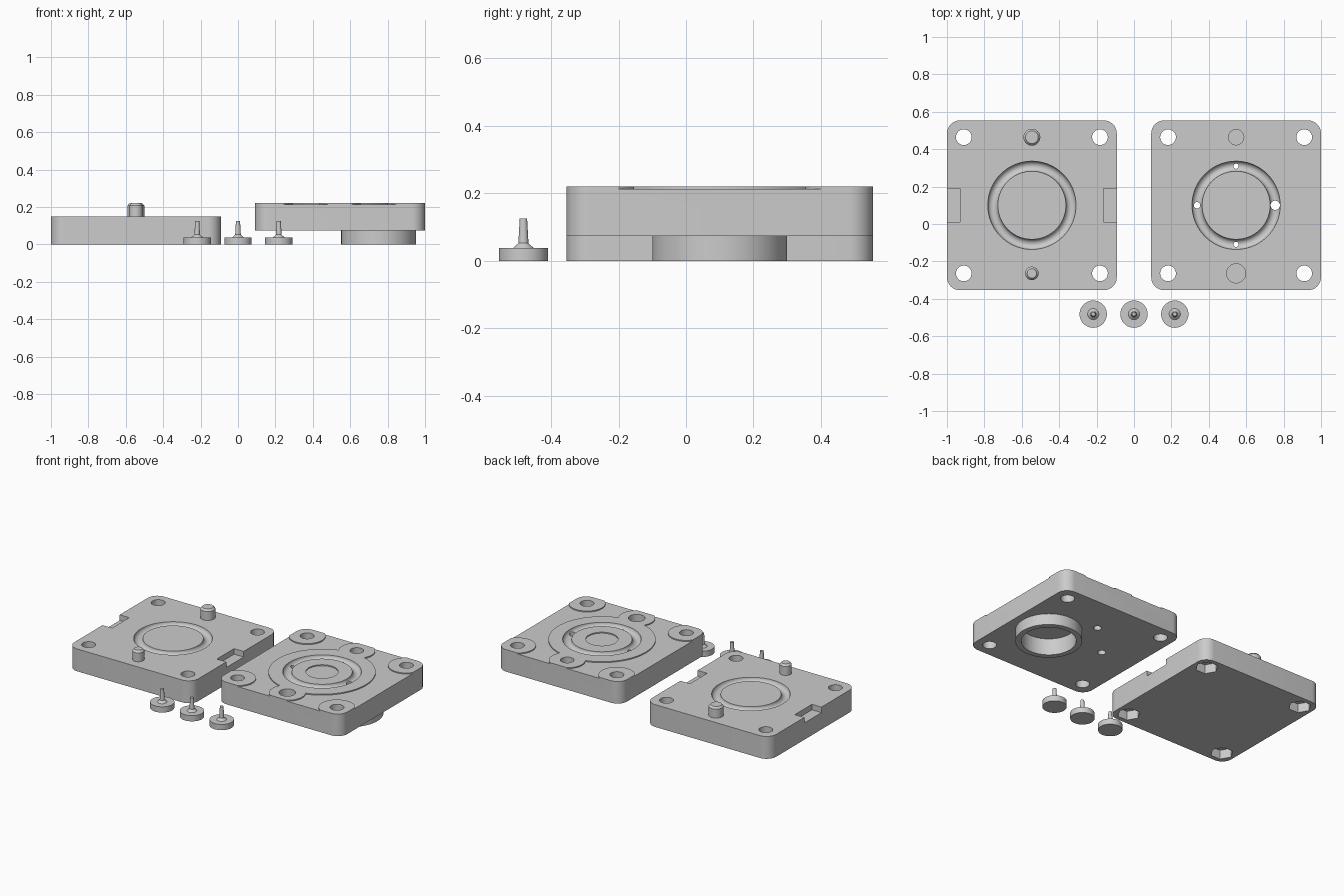
import bpy, bmesh, math
from mathutils import Matrix, Vector

if "Cube" in bpy.data.objects:
    bpy.data.objects.remove(bpy.data.objects["Cube"])

steel = bpy.data.materials.new("grey")
steel.diffuse_color = (0.6, 0.6, 0.6, 1)
steel.use_nodes = True
steel.node_tree.nodes["Principled BSDF"].inputs["Base Color"].default_value = steel.diffuse_color


def make(name, bm):
    bmesh.ops.recalc_face_normals(bm, faces=bm.faces[:])
    me = bpy.data.meshes.new(name)
    bm.to_mesh(me)
    bm.free()
    me.materials.append(steel)
    ob = bpy.data.objects.new(name, me)
    bpy.context.collection.objects.link(ob)
    return ob


def lathe(name, x, y, profile, n=48):
    """Solid turned about a vertical axis from (radius, z) points, bottom to top."""
    bm = bmesh.new()
    rings = [[bm.verts.new((x + r * math.cos(2 * math.pi * i / n),
                            y + r * math.sin(2 * math.pi * i / n), z)) for i in range(n)]
             for r, z in profile]
    for a, b in zip(rings, rings[1:]):
        for i in range(n):
            j = (i + 1) % n
            bm.faces.new((a[i], a[j], b[j], b[i]))
    bm.faces.new(rings[0][::-1])
    bm.faces.new(rings[-1])
    return make(name, bm)


def cyl(x, y, r, z0, z1, n=48):
    return lathe("cutter", x, y, [(r, z0), (r, z1)], n)


def box(name, x0, x1, y0, y1, z0, z1, corner=0):
    bm = bmesh.new()
    size = Vector((x1 - x0, y1 - y0, z1 - z0))
    mid = Vector((x0 + x1, y0 + y1, z0 + z1)) / 2
    bmesh.ops.create_cube(bm, size=1, matrix=Matrix.Translation(mid) @ Matrix.Diagonal(size.to_4d()))
    if corner:
        upright = [e for e in bm.edges if abs(e.verts[0].co.z - e.verts[1].co.z) > 0.01]
        bmesh.ops.bevel(bm, geom=upright, offset=corner, segments=10, profile=0.5, affect='EDGES')
    return make(name, bm)


def torus(x, y, z, major, minor, n=72, m=24):
    bm = bmesh.new()
    v = [[bm.verts.new((x + (major + minor * math.cos(2 * math.pi * j / m)) * math.cos(2 * math.pi * i / n),
                        y + (major + minor * math.cos(2 * math.pi * j / m)) * math.sin(2 * math.pi * i / n),
                        z + minor * math.sin(2 * math.pi * j / m))) for j in range(m)] for i in range(n)]
    for i in range(n):
        for j in range(m):
            k, l = (i + 1) % n, (j + 1) % m
            bm.faces.new((v[i][j], v[k][j], v[k][l], v[i][l]))
    return make("cutter", bm)


def combine(target, tool, op='DIFFERENCE'):
    mod = target.modifiers.new("bool", 'BOOLEAN')
    mod.operation, mod.solver, mod.object = op, 'EXACT', tool
    bpy.context.view_layer.objects.active = target
    bpy.ops.object.modifier_apply(modifier=mod.name)
    bpy.data.objects.remove(tool)


def smooth(ob):
    bpy.ops.object.select_all(action='DESELECT')
    ob.select_set(True)
    bpy.context.view_layer.objects.active = ob
    bpy.ops.object.shade_smooth_by_angle(angle=math.radians(30))


CX, CY, HALF, BOLT = 0.546, 0.1, 0.454, 0.364
RING, GROOVE = 0.209, 0.027
TOP_A, BASE_B, TOP_B = 0.148, 0.074, 0.22
corners = [(sx * BOLT, CY + sy * BOLT) for sx in (-1, 1) for sy in (-1, 1)]

# Lower mould plate
lower = box("lower_plate", -CX - HALF, -CX + HALF, CY - HALF, CY + HALF, 0, TOP_A, 0.07)
combine(lower, torus(-CX, CY, TOP_A, RING, GROOVE))
for dx, y in corners:
    combine(lower, cyl(-CX + dx, y, 0.042, -0.1, 0.3, 32))
    combine(lower, cyl(-CX + dx, y, 0.07, -0.1, 0.06, 6))     # hexagonal nut pocket
for s in (-1, 1):                                             # pry notches
    edge = -CX + s * HALF
    xs = sorted((edge - s * 0.07, edge + s * 0.1))
    combine(lower, box("cutter", xs[0], xs[1], 0.01, 0.19, TOP_A - 0.037, 0.3))

# Alignment pins
for side, y, r in (("back", CY + BOLT, 0.045), ("front", CY - BOLT, 0.036)):
    smooth(lathe(side + "_alignment_pin", -CX, y,
                 [(r, TOP_A - 0.002), (r, 0.207), (r - 0.011, 0.22)], 40))

# Upper mould plate
upper = box("upper_plate", CX - HALF, CX + HALF, CY - HALF, CY + HALF, BASE_B, TOP_B, 0.07)

# Shallow relief that leaves raised lands round the holes and the ring groove
relief = box("relief", 0, 1.1, CY - 0.6, CY + 0.6, TOP_B - 0.007, 0.3)
for x, y in [(CX + dx, y) for dx, y in corners] + [(CX, CY - BOLT), (CX, CY + BOLT)]:
    combine(relief, cyl(x, y, 0.11, 0.1, 0.4))
combine(relief, cyl(CX, CY, 0.322, 0.1, 0.4, 72))
combine(upper, relief)
combine(upper, cyl(CX, CY, 0.097, TOP_B - 0.007, 0.3))
combine(upper, torus(CX, CY, TOP_B, RING, GROOVE))

# Locating collar with its socket and the sprue hole
collar_x = CX + RING - 0.003
combine(upper, cyl(collar_x, CY, 0.2, 0, BASE_B + 0.02, 64), 'UNION')
combine(upper, cyl(collar_x, CY, 0.165, -0.1, 0.11, 64))
combine(upper, cyl(CX + RING, CY, 0.025, 0.05, 0.3, 24))

# Tapered vent holes
for x, y, r in ((CX - RING, CY, 0.017), (CX, CY + RING, 0.014), (CX, CY - RING, 0.014)):
    combine(upper, lathe("cutter", x, y, [(0.026, 0.06), (r, 0.17), (r, 0.3)], 24))

# Bolt holes and blind pin sockets
for dx, y in corners:
    combine(upper, cyl(CX + dx, y, 0.042, -0.1, 0.4, 32))
combine(upper, cyl(CX, CY + BOLT, 0.041, 0.135, 0.4, 40))
combine(upper, cyl(CX, CY - BOLT, 0.051, 0.135, 0.4, 40))

# Hole plugs
for i, x in enumerate((-0.218, 0, 0.218)):
    smooth(lathe(f"plug_{i + 1}", x, -0.482,
                 [(0.073, 0), (0.073, 0.038), (0.03, 0.038), (0.015, 0.052), (0.011, 0.125)], 40))

smooth(lower)
smooth(upper)
